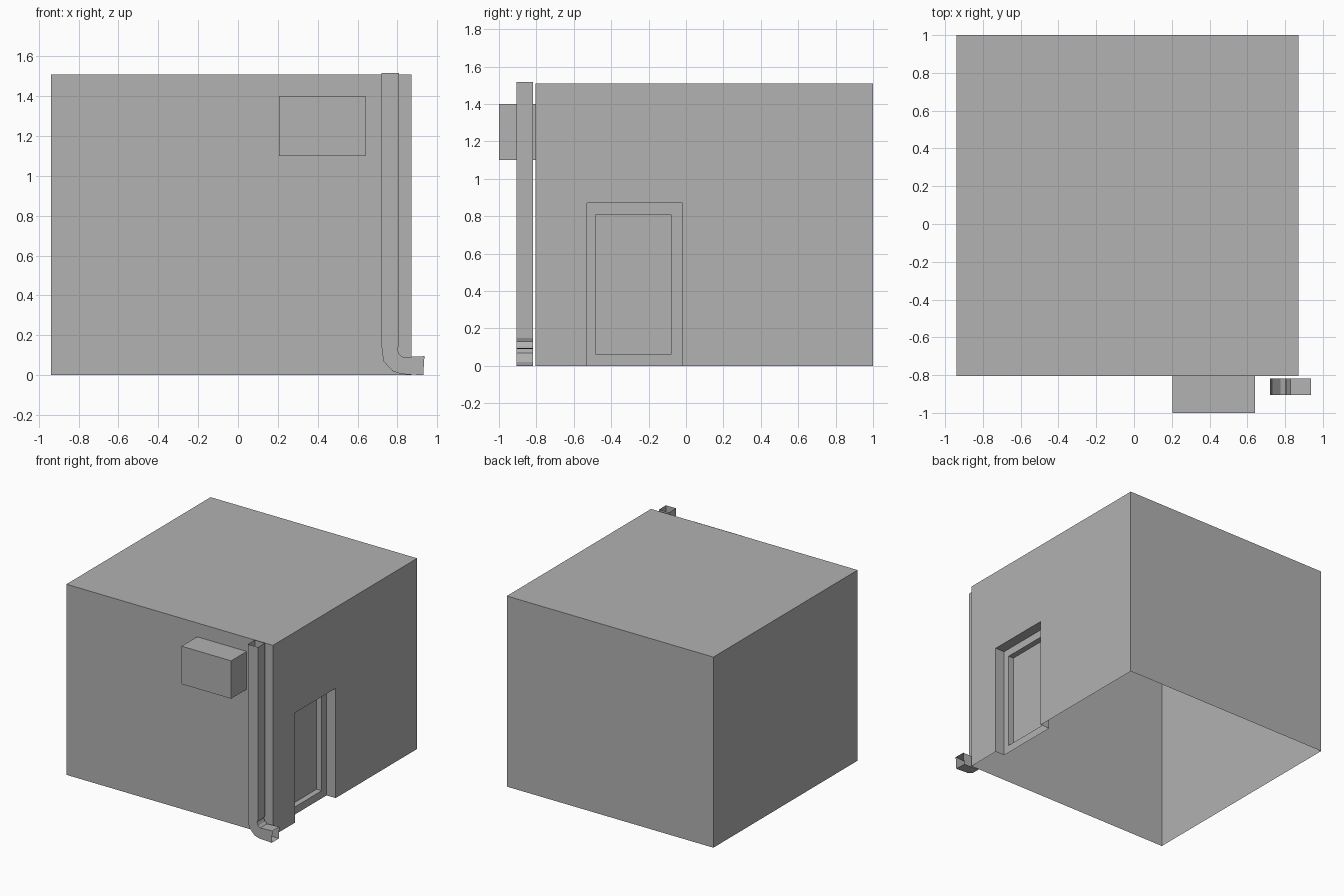
import bpy
import bmesh

cube = bpy.data.objects.get("Cube")
if cube:
    bpy.data.objects.remove(cube, do_unlink=True)

grey = bpy.data.materials.new("plain_grey")
grey.use_nodes = True
colour = (0.445, 0.445, 0.445, 1)
grey.diffuse_color = colour
grey.node_tree.nodes["Principled BSDF"].inputs["Base Color"].default_value = colour


def build(name, faces):
    """Make a flat-shaded object from polygons, joining shared corners."""
    bm = bmesh.new()
    for points in faces:
        bm.faces.new([bm.verts.new(p) for p in points])
    bmesh.ops.remove_doubles(bm, verts=bm.verts, dist=0.0005)
    mesh = bpy.data.meshes.new(name)
    bm.to_mesh(mesh)
    bm.free()
    mesh.materials.append(grey)
    obj = bpy.data.objects.new(name, mesh)
    bpy.context.collection.objects.link(obj)
    return obj


def loft(a, b, closed):
    """Quads between two outlines with equal point counts."""
    n = len(a)
    return [(a[i], a[(i + 1) % n], b[(i + 1) % n], b[i])
            for i in range(n if closed else n - 1)]


def side_outline(x, y0, y1, z0, z1):
    """Outline in a plane facing +x, starting at the bottom front corner."""
    return [(x, y0, z0), (x, y0, z1), (x, y1, z1), (x, y1, z0)]


# Building shell, open underneath
L, R, F, B, H = -0.94, 0.87, -0.805, 1.0, 1.51
base = [(R, F, 0), (R, B, 0), (L, B, 0), (L, F, 0)]
top = [(x, y, H) for x, y, z in base]
walls = loft(base, top, True)[1:]

# Side wall around the doorway
opening = side_outline(R, -0.53, -0.02, 0, 0.87)
side = [(y, z) for x, y, z in opening]
side_wall = [(R, F, 0)] + [(R, y, z) for y, z in side] + [(R, B, 0), (R, B, H), (R, F, H)]
build("building_walls", walls + [top, side_wall])

# Recessed doorway: reveal, frame and sunken door panel
frame_x, door_x = R - 0.08, R - 0.125
frame = side_outline(frame_x, -0.53, -0.02, 0, 0.87)
inner = side_outline(frame_x, -0.48, -0.08, 0.06, 0.81)
panel = side_outline(door_x, -0.48, -0.08, 0.06, 0.81)
build("doorway_reveal", [f[::-1] for f in loft(opening, frame, False)])
build("door_frame", [f[::-1] for f in loft(frame, inner, True)])
build("door_panel", [f[::-1] for f in loft(inner, panel, True)] + [panel[::-1]])

# Wall box on the front
box_low = [(0.205, -1, 1.1), (0.64, -1, 1.1), (0.64, F, 1.1), (0.205, F, 1.1)]
box_high = [(x, y, 1.4) for x, y, z in box_low]
build("wall_unit", loft(box_low, box_high, True) + [box_low[::-1], box_high])

# Square drainpipe, open at both ends: outer and inner edge of each section
sections = [((0.72, 1.517), (0.809, 1.517)), ((0.72, 0.15), (0.809, 0.15)),
            ((0.73, 0.07), (0.80, 0.13)), ((0.776, 0.02), (0.81, 0.105)),
            ((0.82, 0.005), (0.828, 0.09)), ((0.93, 0), (0.936, 0.095))]
rings = [[(a[0], -0.905, a[1]), (b[0], -0.905, b[1]),
          (b[0], -0.818, b[1]), (a[0], -0.818, a[1])] for a, b in sections]
pipe = []
for upper, lower in zip(rings, rings[1:]):
    pipe += [f[::-1] for f in loft(upper, lower, True)]
build("drainpipe", pipe)
